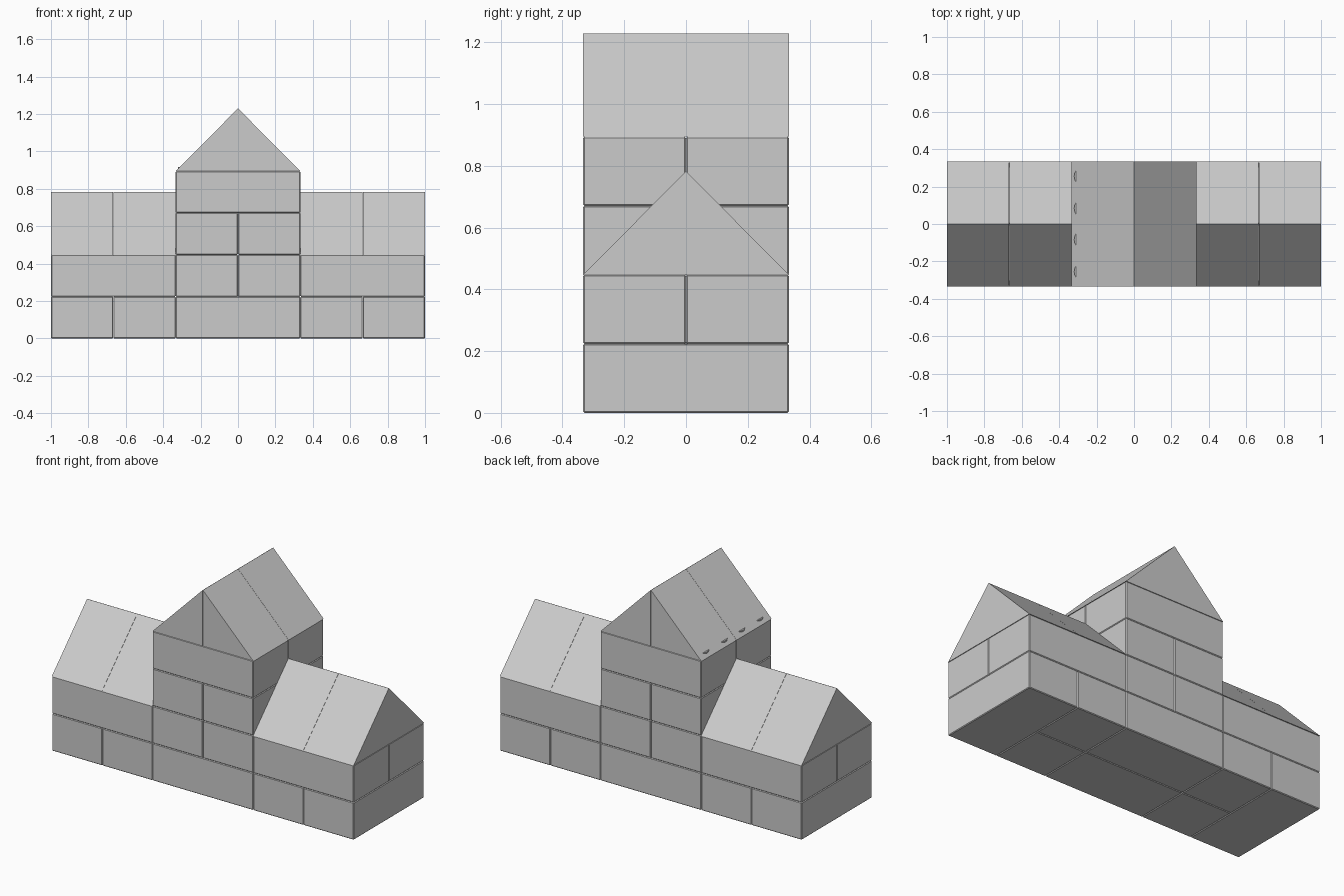
import bpy, bmesh

if "Cube" in bpy.data.objects:
    bpy.data.objects.remove(bpy.data.objects["Cube"])

U = 1 / 3          # side of one building block module
H = 0.2235         # height of one course
RH = 0.335         # rise of a roof block
GAP = 0.001


def finish(name, bm, bevel=0.0):
    bmesh.ops.recalc_face_normals(bm, faces=bm.faces)
    me = bpy.data.meshes.new(name)
    bm.to_mesh(me)
    bm.free()
    ob = bpy.data.objects.new(name, me)
    bpy.context.collection.objects.link(ob)
    if bevel:
        m = ob.modifiers.new("edge_bevel", 'BEVEL')
        m.width = bevel
        m.segments = 1
    return ob


def brick(name, x0, x1, y0, y1, course):
    """Box brick; x and y in modules, course counted from the ground."""
    bm = bmesh.new()
    bmesh.ops.create_cube(bm, size=1)
    sx, sy = (x1 - x0) * U - GAP, (y1 - y0) * U - GAP
    for v in bm.verts:
        v.co.x = v.co.x * sx + (x0 + x1) / 2 * U
        v.co.y = v.co.y * sy + (y0 + y1) / 2 * U
        v.co.z = (v.co.z + 0.5 + course) * H
    return finish(name, bm, 0.004)


def slope(name, eave, ridge, a, b, z, along_x):
    """Triangular roof block, extruded from a to b along the ridge."""
    bm = bmesh.new()
    prof = [(eave, z), (ridge, z), (ridge, z + RH)]
    rows = []
    for t in (a + GAP / 2, b - GAP / 2):
        rows.append([bm.verts.new((t, p, h) if along_x else (p, t, h)) for p, h in prof])
    bm.faces.new(rows[0])
    bm.faces.new(rows[1])
    for i in range(3):
        j = (i + 1) % 3
        bm.faces.new((rows[0][i], rows[0][j], rows[1][j], rows[1][i]))
    return finish(name, bm)


# Ground course: end bricks across, the rest in front and back rows
for x in (-3, 2):
    brick("ground_end_brick", x, x + 1, -1, 1, 0)
for y in (-1, 0):
    for x0, x1 in ((-2, -1), (-1, 1), (1, 2)):
        brick("ground_brick", x0, x1, y, y + 1, 0)

# Second course: long wing bricks and two crosswise tower bricks
for x0 in (-3, 1):
    for y in (-1, 0):
        brick("wing_brick", x0, x0 + 2, y, y + 1, 1)
for course in (1, 2):
    for x in (-1, 0):
        brick("tower_brick", x, x + 1, -1, 1, course)

# Tower top course
for y in (-1, 0):
    brick("tower_top_brick", -1, 1, y, y + 1, 3)

# Wing roofs, ridge along x
for x in (-3, -2, 1, 2):
    for side in (-1, 1):
        slope("wing_roof_block", side * U, side * GAP / 2, x * U, (x + 1) * U, 2 * H, True)

# Tower roof, ridge along y
for y in (-1, 0):
    for side in (-1, 1):
        slope("tower_roof_block", side * U, side * GAP / 2, y * U, (y + 1) * U, 4 * H, False)

# Stud tips that just break through the left tower roof
for y in (-0.255, -0.083, 0.083, 0.255):
    bm = bmesh.new()
    bmesh.ops.create_cone(bm, cap_ends=True, segments=24, radius1=0.055, radius2=0.055, depth=0.03)
    bmesh.ops.translate(bm, verts=bm.verts, vec=(-0.265, y, 4 * H + 0.008))
    finish("roof_stud", bm)
